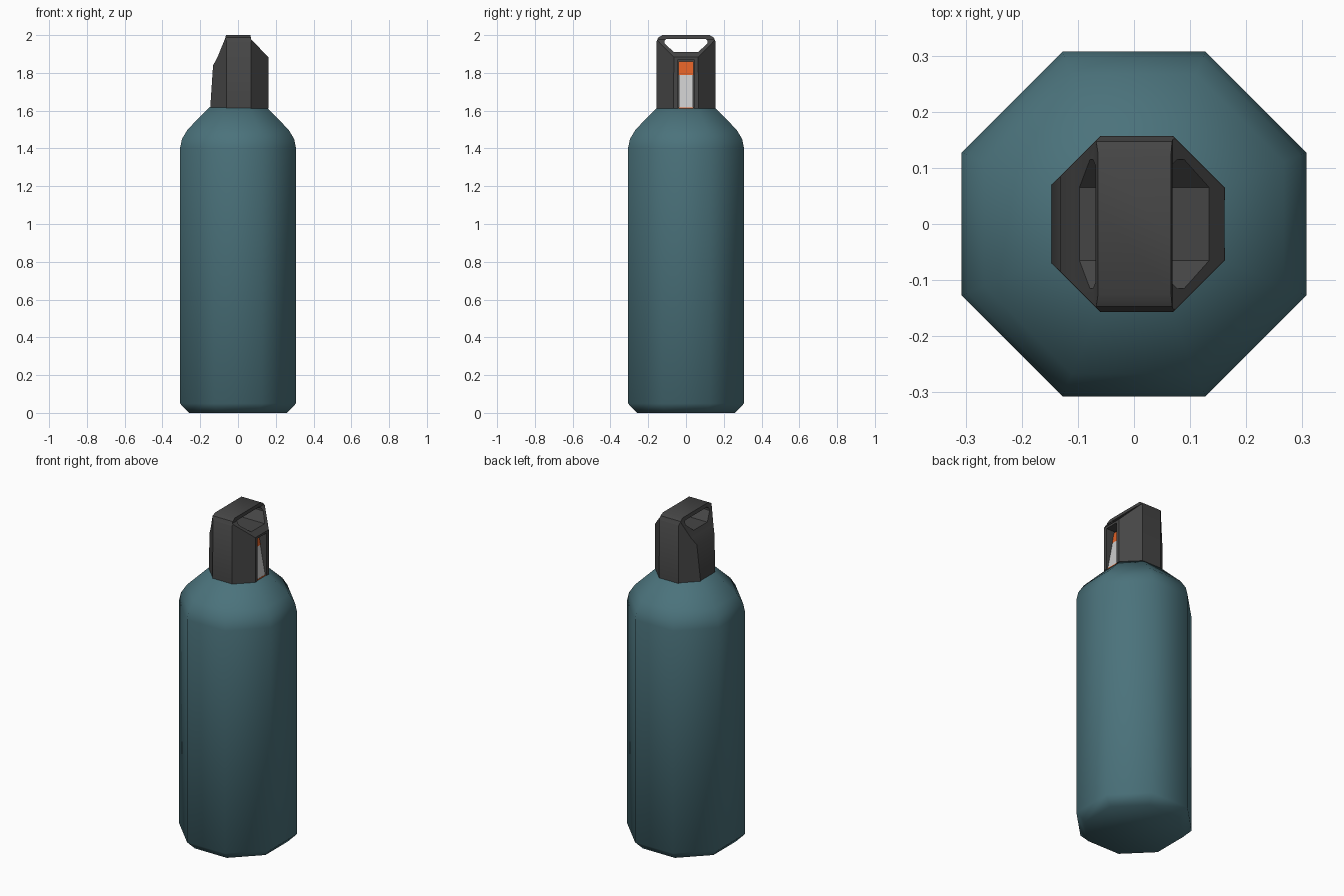
import bpy, bmesh, math

if "Cube" in bpy.data.objects:
    bpy.data.objects.remove(bpy.data.objects["Cube"])


def material(name, rgb):
    m = bpy.data.materials.new(name)
    m.diffuse_color = (*rgb, 1)
    m.use_nodes = True
    m.node_tree.nodes["Principled BSDF"].inputs["Base Color"].default_value = m.diffuse_color
    return m


def finish(name, bm, mat=None):
    bmesh.ops.recalc_face_normals(bm, faces=bm.faces)
    me = bpy.data.meshes.new(name)
    bm.to_mesh(me)
    bm.free()
    ob = bpy.data.objects.new(name, me)
    bpy.context.collection.objects.link(ob)
    if mat:
        me.materials.append(mat)
    return ob


def octagon_loft(name, profile, mat, cx=0):
    """Stack octagon rings from (flat radius, z) pairs and close both ends."""
    bm = bmesh.new()
    rings = []
    for r, z in profile:
        r /= math.cos(math.pi / 8)
        angles = [math.pi / 8 + i * math.pi / 4 for i in range(8)]
        rings.append([bm.verts.new((cx + r * math.cos(a), r * math.sin(a), z)) for a in angles])
    for lo, hi in zip(rings, rings[1:]):
        for i in range(8):
            j = (i + 1) % 8
            bm.faces.new((lo[i], lo[j], hi[j], hi[i]))
    bm.faces.new(rings[0])
    bm.faces.new(rings[-1])
    return finish(name, bm, mat)


def prism(name, points, half, axis, mat=None):
    """Extrude a 2D outline symmetrically along the x or y axis."""
    bm = bmesh.new()
    place = (lambda p, d: (d, p[0], p[1])) if axis == 'x' else (lambda p, d: (p[0], d, p[1]))
    a = [bm.verts.new(place(p, -half)) for p in points]
    b = [bm.verts.new(place(p, half)) for p in points]
    n = len(points)
    for i in range(n):
        j = (i + 1) % n
        bm.faces.new((a[i], a[j], b[j], b[i]))
    bm.faces.new(a)
    bm.faces.new(b)
    return finish(name, bm, mat)


def select(ob):
    bpy.ops.object.select_all(action='DESELECT')
    ob.select_set(True)
    bpy.context.view_layer.objects.active = ob


def boolean(ob, cutter, operation):
    mod = ob.modifiers.new("cut", 'BOOLEAN')
    mod.operation, mod.object, mod.solver = operation, cutter, 'EXACT'
    select(ob)
    bpy.ops.object.modifier_apply(modifier=mod.name)
    bpy.data.objects.remove(cutter)


def smooth(ob, degrees):
    select(ob)
    bpy.ops.object.shade_smooth_by_angle(angle=math.radians(degrees))


teal = material("teal", (0.07, 0.17, 0.20))
dark = material("dark_plastic", (0.06, 0.06, 0.06))
orange = material("orange", (0.75, 0.12, 0.02))
white = material("white", (0.8, 0.8, 0.8))

# Bottle body
body = octagon_loft("bottle_body", [
    (0.26, 0), (0.307, 0.05), (0.307, 1.40), (0.297, 1.45),
    (0.267, 1.50), (0.15, 1.62)], teal)
smooth(body, 60)

# Cap: octagon trimmed by its front and side outlines
cap = octagon_loft("cap", [(0.157, 1.612), (0.156, 2.05)], dark, cx=0.005)
boolean(cap, prism("front_outline", [
    (-0.148, 1.60), (0.2, 1.60), (0.2, 1.843), (0.069, 1.978), (0.066, 2.0),
    (-0.064, 2.0), (-0.069, 1.98), (-0.11, 1.88), (-0.132, 1.84)], 0.3, 'y'), 'INTERSECT')
boolean(cap, prism("side_outline", [
    (-0.2, 1.5), (0.2, 1.5), (0.2, 1.9), (0.156, 1.965), (0.147, 1.987), (0.125, 2.0),
    (-0.125, 2.0), (-0.147, 1.987), (-0.156, 1.965), (-0.2, 1.9)], 0.3, 'x'), 'INTERSECT')

# Carry handle opening and spout latch slot
boolean(cap, prism("handle_hole", [
    (-0.065, 1.911), (0.065, 1.911), (0.115, 1.957), (0.115, 1.97), (0.105, 1.98),
    (-0.105, 1.98), (-0.115, 1.97), (-0.115, 1.957)], 0.3, 'x'), 'DIFFERENCE')
boolean(cap, prism("latch_slot", [
    (0.10, 1.59), (0.3, 1.59), (0.3, 1.87), (0.10, 1.87)], 0.043, 'y'), 'DIFFERENCE')
smooth(cap, 35)

# Sloping latch inside the slot
prism("latch_base", [(0.09, 1.605), (0.159, 1.605), (0.157, 1.618), (0.09, 1.618)],
      0.040, 'y', orange)
prism("latch_panel", [(0.09, 1.618), (0.156, 1.618), (0.123, 1.79), (0.09, 1.79)],
      0.038, 'y', white)
prism("latch_tip", [(0.09, 1.79), (0.123, 1.79), (0.11, 1.86), (0.09, 1.86)],
      0.040, 'y', orange)
